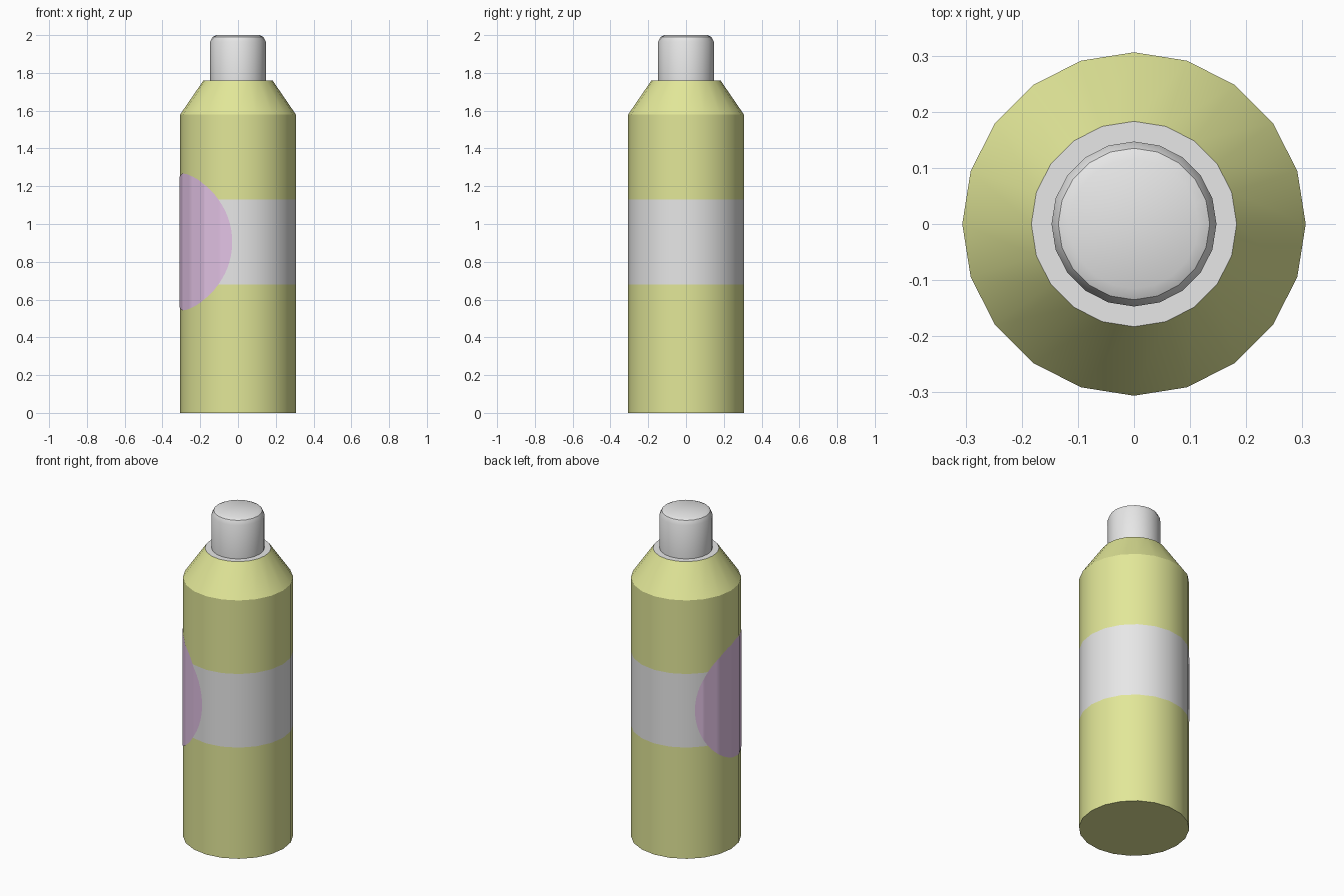
import bpy, bmesh, math

if "Cube" in bpy.data.objects:
    bpy.data.objects.remove(bpy.data.objects["Cube"])

SIDES = 20
R = 0.306


def material(name, rgb):
    m = bpy.data.materials.new(name)
    m.diffuse_color = (*rgb, 1)
    m.use_nodes = True
    m.node_tree.nodes["Principled BSDF"].inputs["Base Color"].default_value = m.diffuse_color
    return m


olive = material("pale olive", (0.76, 0.80, 0.315))
grey = material("light grey", (0.80, 0.80, 0.80))
purple = material("soft purple", (0.76, 0.54, 0.78))


def finish(bm, name, mats):
    mesh = bpy.data.meshes.new(name)
    bm.to_mesh(mesh)
    bm.free()
    ob = bpy.data.objects.new(name, mesh)
    bpy.context.collection.objects.link(ob)
    for m in mats:
        mesh.materials.append(m)
    bpy.ops.object.select_all(action='DESELECT')
    ob.select_set(True)
    bpy.context.view_layer.objects.active = ob
    bpy.ops.object.shade_smooth_by_angle(angle=math.radians(30))
    return ob


def lathe(name, profile, mats, slots):
    """Turn (radius, z) points around z; slots gives the material of each band, then the top."""
    bm = bmesh.new()
    rings = [[bm.verts.new((r * math.cos(math.tau * i / SIDES),
                            r * math.sin(math.tau * i / SIDES), z))
              for i in range(SIDES)] for r, z in profile]
    for lo, hi, slot in zip(rings, rings[1:], slots):
        for i in range(SIDES):
            j = (i + 1) % SIDES
            bm.faces.new((lo[i], lo[j], hi[j], hi[i])).material_index = slot
    bm.faces.new(rings[0][::-1])
    bm.faces.new(rings[-1]).material_index = slots[-1]
    return finish(bm, name, mats)


# Bottle body with grey band and grey flat top
lathe("bottle_body",
      [(R, 0), (R, 0.68), (R, 1.13), (R, 1.58), (0.183, 1.76)],
      [olive, grey], [0, 1, 0, 0, 1])

# Cap with a softened rim
lathe("cap",
      [(0.147, 1.76), (0.147, 1.965), (0.135, 1.99), (0.115, 2.0)],
      [grey], [0, 0, 0, 0])

# Round label wrapped on the body, following its flat sides
centre, half, mid_z, half_z = 199.3, 65.0, 0.905, 0.362
angles = {centre - half * math.cos(math.pi * k / 32) for k in range(1, 32)}
angles |= {a for a in range(0, 360, 18) if abs(a - centre) < half - 1}
bm = bmesh.new()
columns = []
for a in sorted(angles):
    h = half_z * math.sqrt(1 - ((a - centre) / half) ** 2)
    r = (R + 0.003) * math.cos(math.radians(9)) / math.cos(math.radians(a % 18 - 9))
    x, y = r * math.cos(math.radians(a)), r * math.sin(math.radians(a))
    columns.append([bm.verts.new((x, y, mid_z + s * h)) for s in (-1, 1)])
for p, q in zip(columns, columns[1:]):
    bm.faces.new((p[0], q[0], q[1], p[1]))
finish(bm, "round_label", [purple])
